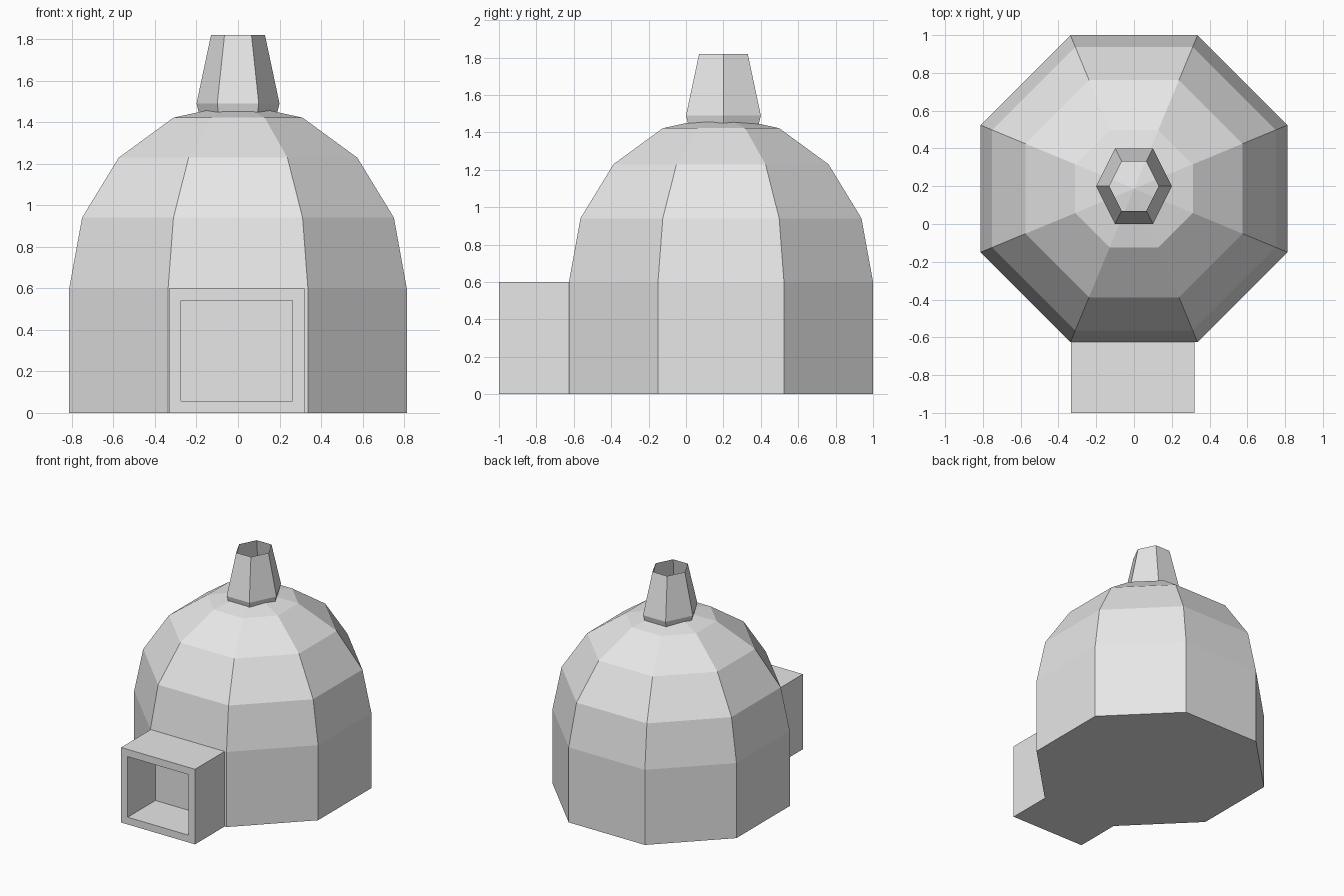
import bpy, bmesh
from math import pi, cos, sin, radians

cube = bpy.data.objects.get("Cube")
if cube:
    bpy.data.objects.remove(cube, do_unlink=True)

# One plain grey for everything
grey = bpy.data.materials.new("plain grey")
grey.use_nodes = True
colour = (0.8, 0.8, 0.8, 1)
grey.diffuse_color = colour
grey.node_tree.nodes["Principled BSDF"].inputs["Base Color"].default_value = colour


def finish(bm, name):
    mesh = bpy.data.meshes.new(name)
    bm.to_mesh(mesh)
    bm.free()
    mesh.materials.append(grey)
    obj = bpy.data.objects.new(name, mesh)
    bpy.context.collection.objects.link(obj)
    return obj


def loft(bm, sides, turn, centre_y, rings):
    """Join stacked polygon rings, each given as (x radius, y radius, z)."""
    loops = []
    for rx, ry, z in rings:
        angles = [turn + 2 * pi * i / sides for i in range(sides)]
        loops.append([bm.verts.new((rx * cos(a), centre_y + ry * sin(a), z)) for a in angles])
    for low, high in zip(loops, loops[1:]):
        for i in range(sides):
            j = (i + 1) % sides
            bm.faces.new((low[i], low[j], high[j], high[i]))
    return loops


# Eight-sided dome: straight wall, then a faceted half sphere with a pointed cap
CENTRE_Y, APOTHEM, WALL, RISE = 0.187, 0.813, 0.6, 0.89
radius = APOTHEM / cos(pi / 8)
rings = [(radius, radius, 0)]
for tilt in (0, 22.5, 45, 67.5):
    t = radians(tilt)
    rings.append((radius * cos(t), radius * cos(t), WALL + RISE * sin(t)))
bm = bmesh.new()
loops = loft(bm, 8, pi / 8, CENTRE_Y, rings)
bm.faces.new(reversed(loops[0]))
apex = bm.verts.new((0, CENTRE_Y, WALL + RISE))
for i in range(8):
    bm.faces.new((loops[-1][i], loops[-1][(i + 1) % 8], apex))
finish(bm, "dome")

# Six-sided open chimney with a slightly tucked-in foot
bm = bmesh.new()
stretch = 1 / sin(pi / 3)
loft(bm, 6, 0, 0.2, [(r, r * stretch, z) for r, z in
                     ((0.18, 1.41), (0.2, 1.49), (0.13, 1.82))])
finish(bm, "chimney")

# Box porch with a recessed square opening at the front
bm = bmesh.new()
bmesh.ops.create_cube(bm, size=1)
x0, x1, y0, y1 = -0.333, 0.32, -1.0, -0.62
for v in bm.verts:
    v.co = (x0 if v.co.x < 0 else x1, y0 if v.co.y < 0 else y1, 0 if v.co.z < 0 else WALL)
bm.normal_update()
front = min(bm.faces, key=lambda f: f.calc_center_median().y)
bmesh.ops.inset_region(bm, faces=[front], thickness=0.058, use_even_offset=True)
recess = bmesh.ops.extrude_discrete_faces(bm, faces=[front])["faces"][0]
for v in recess.verts:
    v.co.y = -0.65
finish(bm, "porch")
